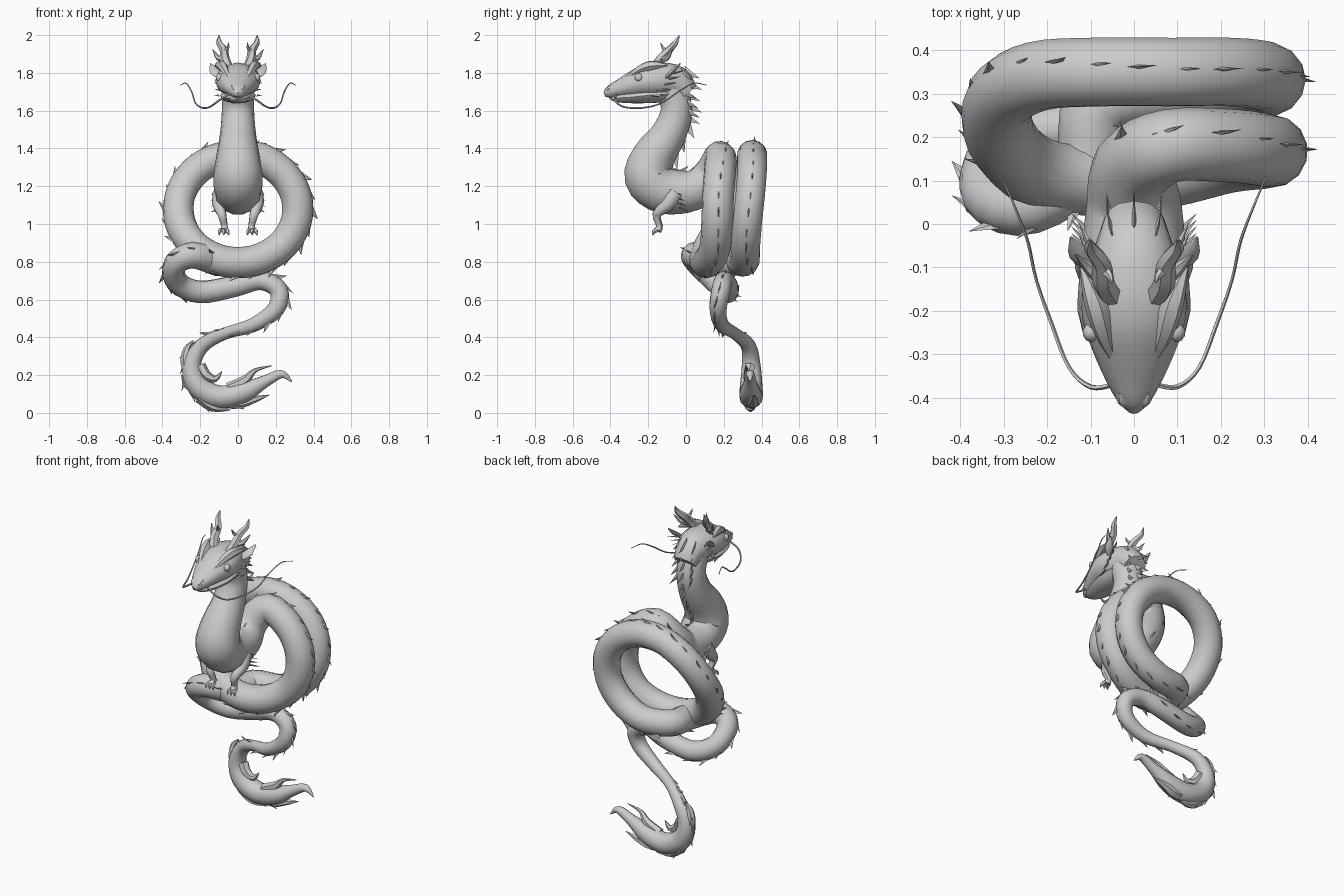
import bpy
import bmesh
import math
from mathutils import Vector

old = bpy.data.objects.get("Cube")
if old:
    bpy.data.objects.remove(old, do_unlink=True)

GREY = (0.6, 0.6, 0.6, 1)
grey = bpy.data.materials.new("plain_grey")
grey.use_nodes = True
grey.diffuse_color = GREY
grey.node_tree.nodes["Principled BSDF"].inputs["Base Color"].default_value = GREY


def finish(name, bm, smooth=True):
    bmesh.ops.recalc_face_normals(bm, faces=bm.faces)
    mesh = bpy.data.meshes.new(name)
    bm.to_mesh(mesh)
    bm.free()
    mesh.materials.append(grey)
    obj = bpy.data.objects.new(name, mesh)
    bpy.context.collection.objects.link(obj)
    if smooth:
        bpy.ops.object.select_all(action="DESELECT")
        obj.select_set(True)
        bpy.context.view_layer.objects.active = obj
        bpy.ops.object.shade_smooth_by_angle(angle=math.radians(45))


def spline(points, steps):
    """Smooth samples through control points; side and up radii ride along."""
    p = [Vector(tuple(q[:4]) + (q[-1],)) for q in points]
    p = [p[0] * 2 - p[1]] + p + [p[-1] * 2 - p[-2]]
    out = []
    for a, b, c, d in zip(p, p[1:], p[2:], p[3:]):
        for s in range(steps):
            t = s / steps
            out.append(b + (c - a) * (t / 2) + (a * 2 - b * 5 + c * 4 - d) * (t * t / 2)
                       + (b * 3 - a - c * 3 + d) * (t ** 3 / 2))
    return out + [p[-2]]


def sweep(bm, points, sides=8, steps=3):
    """Tube along points (x, y, z, side radius[, up radius])."""
    path = spline(points, steps)
    centres = [Vector(q[:3]) for q in path]
    side = Vector((1, 0, 0.01))
    rings = []
    for i, (c, q) in enumerate(zip(centres, path)):
        t = (centres[min(i + 1, len(path) - 1)] - centres[max(i - 1, 0)]).normalized()
        side = (side - t * side.dot(t)).normalized()
        up = side.cross(t)
        angles = [math.tau * k / sides for k in range(sides)]
        rings.append([bm.verts.new(c + side * math.cos(a) * max(q[3], 0.001)
                                   + up * math.sin(a) * max(q[4], 0.001)) for a in angles])
    for r, s in zip(rings, rings[1:]):
        for k in range(sides):
            n = (k + 1) % sides
            bm.faces.new((r[k], r[n], s[n], s[k]))
    bm.faces.new(rings[0])
    bm.faces.new(rings[-1])
    return path


def spike(bm, base, out, along, length, width, thick=0.006):
    """Thin swept-back fin."""
    out, along = Vector(out).normalized(), Vector(along).normalized()
    across = out.cross(along).normalized() * thick
    base = Vector(base)
    ring = [bm.verts.new(base + v) for v in (along * width, across, -along * width, -across)]
    tip = bm.verts.new(base + out * length + along * width * 1.8)
    for k in range(4):
        bm.faces.new((ring[k], ring[(k + 1) % 4], tip))
    bm.faces.new(ring)


def tubes(name, paths, sides=6, steps=3, mirror=False):
    bm = bmesh.new()
    for path in paths:
        sweep(bm, path, sides, steps)
        if mirror:
            sweep(bm, [(-q[0],) + tuple(q[1:]) for q in path], sides, steps)
    finish(name, bm)


# Body: neck and chest, one and a half coils, lower loop, tail
neck = [(0, -.09, 1.74, .085), (0, -.05, 1.61, .085), (0, -.09, 1.48, .095), (0, -.17, 1.36, .115),
        (0, -.2, 1.25, .13), (0, -.11, 1.175, .125), (0, .04, 1.18, .11), (0, .13, 1.26, .095)]
coil_depth = [.18, .18, .17, .165, .155, .12, .1, .12, .2, .29, .34, .35,
              .35, .35, .34, .325, .315, .31, .27]
coil = []
for i, y in enumerate(coil_depth):
    a = math.radians(75 - 30 * i)
    coil.append((.317 * math.cos(a), y, 1.08 + .285 * math.sin(a), .085 - .0004 * i))
tail = [(-.11, .14, .8, .075), (-.24, .045, .835, .07), (-.335, .065, .785, .062), (-.32, .16, .69, .06),
        (-.2, .215, .64, .06), (-.02, .22, .67, .057), (.12, .2, .7, .05), (.215, .185, .65, .05),
        (.2, .17, .55, .046), (.08, .19, .465, .038), (-.07, .26, .42, .032), (-.19, .33, .355, .04),
        (-.245, .345, .25, .05), (-.21, .345, .14, .06), (-.1, .345, .085, .062), (.03, .34, .11, .055),
        (.14, .34, .165, .033), (.23, .34, .205, .022), (.285, .34, .165, .003)]
bm = bmesh.new()
path = sweep(bm, neck + coil + tail, 14, 4)
finish("body", bm)

# Dorsal fins on the outside of every bend
bm = bmesh.new()
spots = [Vector(q[:3]) for q in path]
for i in range(6, len(path) - 14, 2):
    t = (spots[i + 1] - spots[i - 1]).normalized()
    out = spots[i] * 2 - spots[max(i - 9, 0)] - spots[min(i + 9, len(path) - 1)]
    if abs(spots[i].x) < .04 and spots[i].y < .16 and spots[i].z > 1.1:
        out = Vector((0, 1, .5))
    out -= t * out.dot(t)
    out.normalize()
    r = path[i][3]
    big = .035 if i < 18 else .016
    spike(bm, spots[i] + out * r * .9, out, t, big + .008 * (i % 4), .03)
finish("dorsal_fins", bm, False)

# Head and jaw
tubes("head", [[(0, .01, 1.69, .07, .06), (0, -.05, 1.745, .09, .09), (0, -.13, 1.76, .115, .095),
                (0, -.21, 1.755, .12, .09), (0, -.28, 1.737, .1, .072), (0, -.35, 1.716, .07, .05),
                (0, -.405, 1.697, .04, .034), (0, -.432, 1.685, .012, .012)]], 12)
tubes("jaw", [[(0, -.08, 1.69, .08, .045), (0, -.2, 1.68, .095, .042), (0, -.3, 1.67, .075, .032),
               (0, -.37, 1.667, .045, .022), (0, -.405, 1.67, .01, .008)]], 10)
tubes("brow_ridges", [[(.04, -.33, 1.755, .006), (.07, -.25, 1.815, .022), (.09, -.18, 1.84, .026),
                       (.12, -.1, 1.84, .006)]], mirror=True)
tubes("nostrils", [[(.028, -.37, 1.73, .014), (.026, -.405, 1.718, .014), (.02, -.422, 1.705, .004)]],
      mirror=True)

# Eyes
bm = bmesh.new()
for s in (-1, 1):
    made = bmesh.ops.create_uvsphere(bm, u_segments=10, v_segments=6, radius=.022)
    bmesh.ops.translate(bm, verts=made["verts"], vec=(s * .097, -.25, 1.775))
finish("eyes", bm)

# Antlers, ears and whiskers
tubes("antlers", [
    [(.05, -.17, 1.82, .028), (.07, -.135, 1.875, .026), (.075, -.09, 1.92, .022),
     (.1, -.055, 1.96, .016), (.1, -.035, 2, .002)],
    [(.07, -.13, 1.87, .018), (.105, -.1, 1.88, .014), (.135, -.07, 1.925, .002)],
    [(.074, -.1, 1.91, .014), (.055, -.12, 1.93, .009), (.05, -.135, 1.96, .002)]], mirror=True)
tubes("ears", [[(.09, -.1, 1.78, .02, .01), (.125, -.07, 1.81, .026, .012), (.145, -.03, 1.85, .003)]],
      mirror=True)
tubes("whiskers", [[(.045, -.37, 1.69, .006), (.1, -.375, 1.655, .006), (.15, -.33, 1.62, .005),
                    (.19, -.23, 1.615, .005), (.225, -.13, 1.64, .004), (.245, -.04, 1.7, .004),
                    (.275, .04, 1.745, .003), (.305, .11, 1.735, .002)]], 5, 4, mirror=True)

# Cheek frills and mane
bm = bmesh.new()
for s in (-1, 1):
    for k in range(5):
        spike(bm, (s * .1, -.16 + .025 * k, 1.68 + .03 * k), (s * .8, .6, .1 * k - .2),
              (0, 1, .2), .035, .025)
        spike(bm, (s * .05, -.02 + .008 * k, 1.8 - .05 * k), (s * .3, 1, .1), (0, .3, -1), .05, .025)
for k in range(5):
    spike(bm, (0, .01 * (k % 2), 1.81 - .06 * k), (0, 1, .2), (0, .3, -1), .06, .03)
finish("mane", bm, False)

# Front legs with toes
tubes("front_legs", [[(.085, -.06, 1.16, .05), (.1, -.1, 1.1, .036), (.085, -.155, 1.05, .024),
                      (.072, -.14, .99, .018), (.075, -.15, .965, .022)]], 8, mirror=True)
tubes("front_toes", [[(.075 + d, -.145, .97, .012), (.075 + 1.6 * d, -.17, .96, .011),
                      (.075 + 2 * d, -.175, .94, .002)] for d in (-.013, 0, .013)], 5, mirror=True)
bm = bmesh.new()
for s in (-1, 1):
    for k in range(4):
        spike(bm, (s * .1, -.07 + .015 * k, 1.17 - .03 * k), (s, .5, 0), (0, .8, -.5), .05, .018)
finish("elbow_tufts", bm, False)

# Hair locks around the tail tip
tubes("tail_locks", [
    [(-.17, .35, .1, .04), (-.02, .35, .055, .035), (.08, .36, .07, .02), (.165, .36, .095, .002)],
    [(-.2, .34, .09, .04), (-.13, .34, .035, .03), (-.04, .35, .015, .002)],
    [(-.2, .34, .25, .03), (-.17, .33, .2, .028), (-.12, .33, .18, .018), (-.085, .33, .22, .002)],
    [(-.05, .33, .13, .03), (.04, .33, .175, .025), (.09, .32, .225, .012), (.18, .32, .25, .002)],
    [(-.24, .34, .2, .04), (-.275, .345, .27, .03), (-.27, .345, .34, .018), (-.235, .345, .385, .002)],
    [(-.2, .35, .14, .045), (-.265, .35, .15, .025), (-.3, .35, .2, .002)]], 6)
